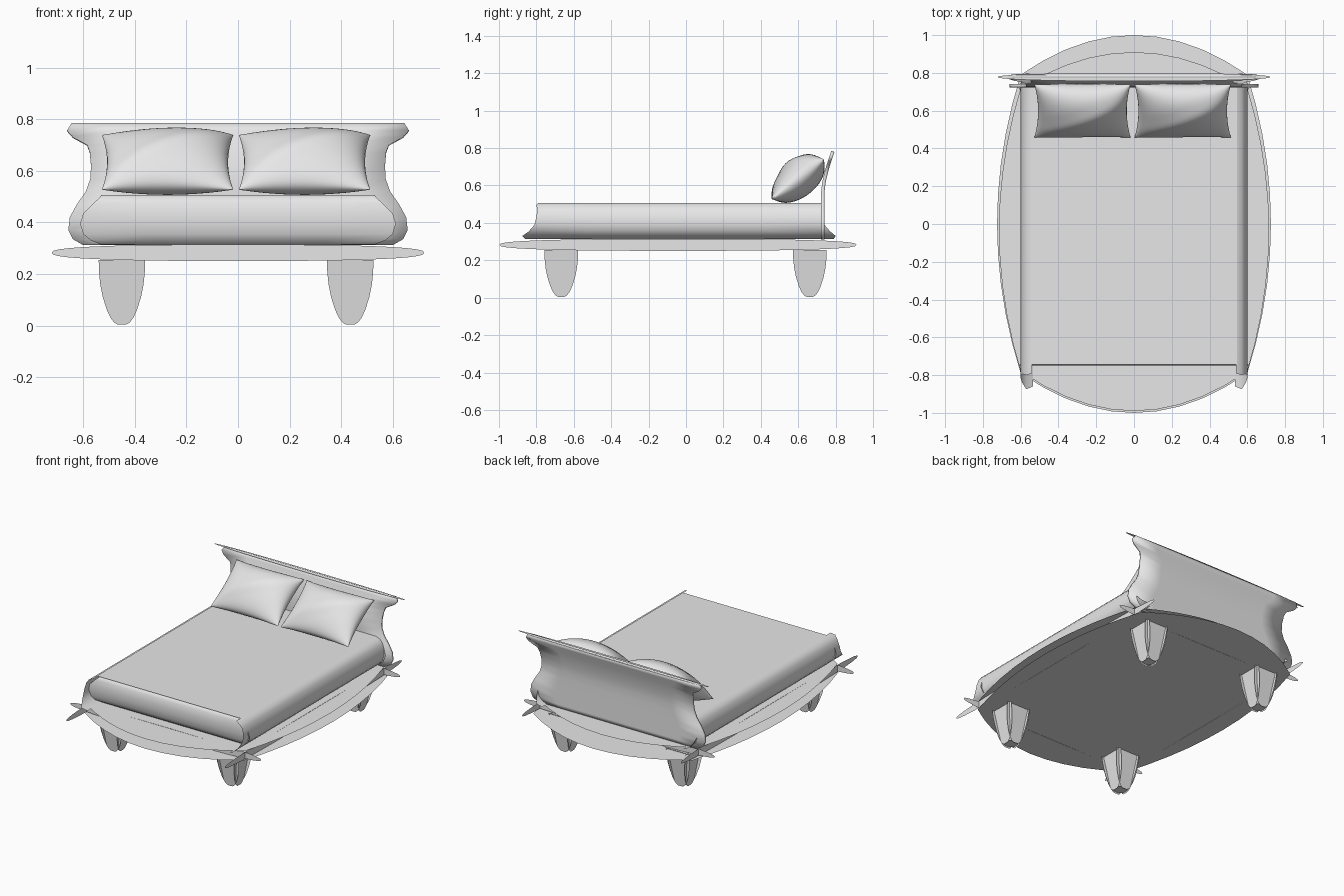
import bpy, bmesh, math

if "Cube" in bpy.data.objects:
    bpy.data.objects.remove(bpy.data.objects["Cube"])

grey = bpy.data.materials.new("plain_grey")
grey.diffuse_color = (0.8, 0.8, 0.8, 1)
grey.use_nodes = True
grey.node_tree.nodes["Principled BSDF"].inputs["Base Color"].default_value = grey.diffuse_color


def make(name, verts, faces, smooth=True, weld=False):
    mesh = bpy.data.meshes.new(name)
    mesh.from_pydata(verts, [], faces)
    bm = bmesh.new()
    bm.from_mesh(mesh)
    if weld:
        bmesh.ops.remove_doubles(bm, verts=bm.verts, dist=0.0005)
        bmesh.ops.recalc_face_normals(bm, faces=bm.faces)
    bm.to_mesh(mesh)
    bm.free()
    mesh.materials.append(grey)
    ob = bpy.data.objects.new(name, mesh)
    bpy.context.collection.objects.link(ob)
    if smooth:
        bpy.ops.object.select_all(action='DESELECT')
        ob.select_set(True)
        bpy.context.view_layer.objects.active = ob
        bpy.ops.object.shade_smooth_by_angle(angle=math.radians(40))
    return ob


def grid_faces(rows, cols, start=0):
    return [(start + r * cols + c, start + r * cols + c + 1,
             start + (r + 1) * cols + c + 1, start + (r + 1) * cols + c)
            for r in range(rows - 1) for c in range(cols - 1)]


def loft(name, rows, cols=2):
    """Surface from rows given as (left point, right point)."""
    verts = []
    for a, b in rows:
        for c in range(cols):
            t = c / (cols - 1)
            verts.append([p + (q - p) * t for p, q in zip(a, b)])
    return make(name, verts, grid_faces(len(rows), cols))


def bulged_sheet(name, hx, y0, y1, bx, b0, b1, z, up=True, n=10):
    """Flat sheet whose four straight edges swell outwards."""
    ts = [-1 + 2 * i / n for i in range(n)]
    pts = [(hx * t, y0 - b0 * (1 - t * t), z) for t in ts]
    mid, half = (y0 + y1) / 2, (y1 - y0) / 2
    pts += [(hx + bx * (1 - t * t), mid + half * t, z) for t in ts]
    pts += [(-hx * t, y1 + b1 * (1 - t * t), z) for t in ts]
    pts += [(-hx - bx * (1 - t * t), mid - half * t, z) for t in ts]
    order = range(len(pts)) if up else reversed(range(len(pts)))
    return make(name, pts, [tuple(order)], smooth=False)


def leaf(name, centre, axis_a, axis_b, power=2.6, n=40):
    """Flat rounded panel spanned by two half-axes."""
    pts = []
    for i in range(n):
        a = 2 * math.pi * i / n
        u = math.copysign(abs(math.cos(a)) ** (2 / power), math.cos(a))
        v = math.copysign(abs(math.sin(a)) ** (2 / power), math.sin(a))
        pts.append([c + u * p + v * q for c, p, q in zip(centre, axis_a, axis_b)])
    return make(name, pts, [tuple(range(n))], smooth=False)


# Platform: swollen top and bottom sheets with pointed side panels
bulged_sheet("platform_top", 0.60, -0.78, 0.72, 0.115, 0.21, 0.19, 0.313)
bulged_sheet("platform_bottom", 0.60, -0.79, 0.79, 0.125, 0.21, 0.21, 0.252, up=False)
for s, side in ((-1, "left"), (1, "right")):
    leaf("platform_side_" + side, (0.60 * s, -0.043, 0.2825), (0, 0.955 * s, 0), (0, 0, 0.032))
leaf("platform_front", (0, -0.78, 0.2825), (0.722, 0, 0), (0, 0, 0.032))
leaf("platform_back", (0, 0.72, 0.2825), (-0.722, 0, 0), (0, 0, 0.032))

# Legs: four tapered bulging panels and a small foot each
PANEL = [(0.255, 0.090), (0.21, 0.089), (0.16, 0.084), (0.11, 0.074),
         (0.06, 0.058), (0.03, 0.044), (0.012, 0.030), (0.004, 0.016)]
for lx in (-0.45, 0.435):
    for ly in (-0.667, 0.662):
        for k in range(4):
            c, s = math.cos(k * math.pi / 2), math.sin(k * math.pi / 2)
            rows = []
            for z, w in PANEL:
                d = 0.040 + 0.034 * z / 0.255
                rows.append([(lx + c * d - s * e, ly + s * d + c * e, z) for e in (-w, w)])
            loft("leg_panel", rows)
        leaf("foot", (lx, ly, 0.016), (0.042, 0, 0), (0, 0.042, 0), 2.6, 16)

# Mattress: flat top with rolled strips whose ends flare
bulged_sheet("mattress_top", 0.545, -0.745, 0.725, 0.0, 0.0, 0.0, 0.506, n=4)
LONG = [(0.540, 0.506, -0.79, 0.72), (0.568, 0.495, -0.80, 0.73),
        (0.588, 0.470, -0.795, 0.73), (0.600, 0.430, -0.80, 0.73),
        (0.602, 0.390, -0.81, 0.74), (0.592, 0.355, -0.84, 0.77),
        (0.570, 0.330, -0.875, 0.80), (0.535, 0.314, -0.86, 0.79)]
for s, side in ((-1, "left"), (1, "right")):
    loft("mattress_side_" + side,
         [((s * x, y0, z), (s * x, y1, z)) for x, z, y0, y1 in LONG][::s], 6)
SHORT = [(0.710, 0.506, 0.530), (0.730, 0.497, 0.535), (0.742, 0.475, 0.560),
         (0.748, 0.435, 0.600), (0.748, 0.395, 0.612), (0.740, 0.355, 0.600),
         (0.728, 0.330, 0.570), (0.705, 0.314, 0.530)]
loft("mattress_front", [((w, -y, z), (-w, -y, z)) for y, z, w in SHORT], 6)
loft("mattress_back", [((-w, y - 0.03, z), (w, y - 0.03, z)) for y, z, w in SHORT], 6)

# Headboard: waisted panel leaning back at the top, with a thin cap
HEAD = [(0.312, 0.731, 0.600), (0.335, 0.731, 0.640), (0.37, 0.731, 0.658),
        (0.42, 0.731, 0.652), (0.47, 0.731, 0.625), (0.52, 0.731, 0.590),
        (0.57, 0.732, 0.572), (0.62, 0.738, 0.570), (0.67, 0.750, 0.574),
        (0.70, 0.758, 0.585), (0.73, 0.768, 0.640), (0.755, 0.776, 0.662),
        (0.782, 0.785, 0.645)]
head = loft("headboard", [((-w, y, z), (w, y, z)) for z, y, w in HEAD], 8)
mod = head.modifiers.new("thickness", 'SOLIDIFY')
mod.thickness = 0.018
mod.offset = 0
leaf("headboard_cap", (0, 0.778, 0.781), (0.723, 0, 0), (0, 0.022, 0), 2.2)


# Pillows: soft cushions with drawn-out corners, leaning on the headboard
def pillow(name, cx, n=24):
    verts, faces = [], []
    ca, sa = math.cos(math.radians(37)), math.sin(math.radians(37))
    for sign in (1, -1):
        start = len(verts)
        for j in range(n + 1):
            v = math.sin(math.pi * (j / n - 0.5))
            for i in range(n + 1):
                u = math.sin(math.pi * (i / n - 0.5))
                x = 0.255 * u * (1 - 0.08 * (1 - v * v))
                s = 0.176 * v * (1 - 0.07 * (1 - u * u))
                t = 0.098 * (max(0, (1 - u * u) * (1 - v * v))) ** 0.5
                if sign > 0:  # diagonal ridge towards the upper right
                    t *= 1 + 0.22 * v + 0.18 * u * v + 0.1 * math.exp(-((v - 0.7 * u) / 0.25) ** 2)
                t *= sign
                verts.append((cx + x, 0.598 + s * ca - t * sa, 0.633 + s * sa + t * ca))
        faces += grid_faces(n + 1, n + 1, start)
    make(name, verts, faces, weld=True)


pillow("pillow_left", -0.273)
pillow("pillow_right", 0.258)
